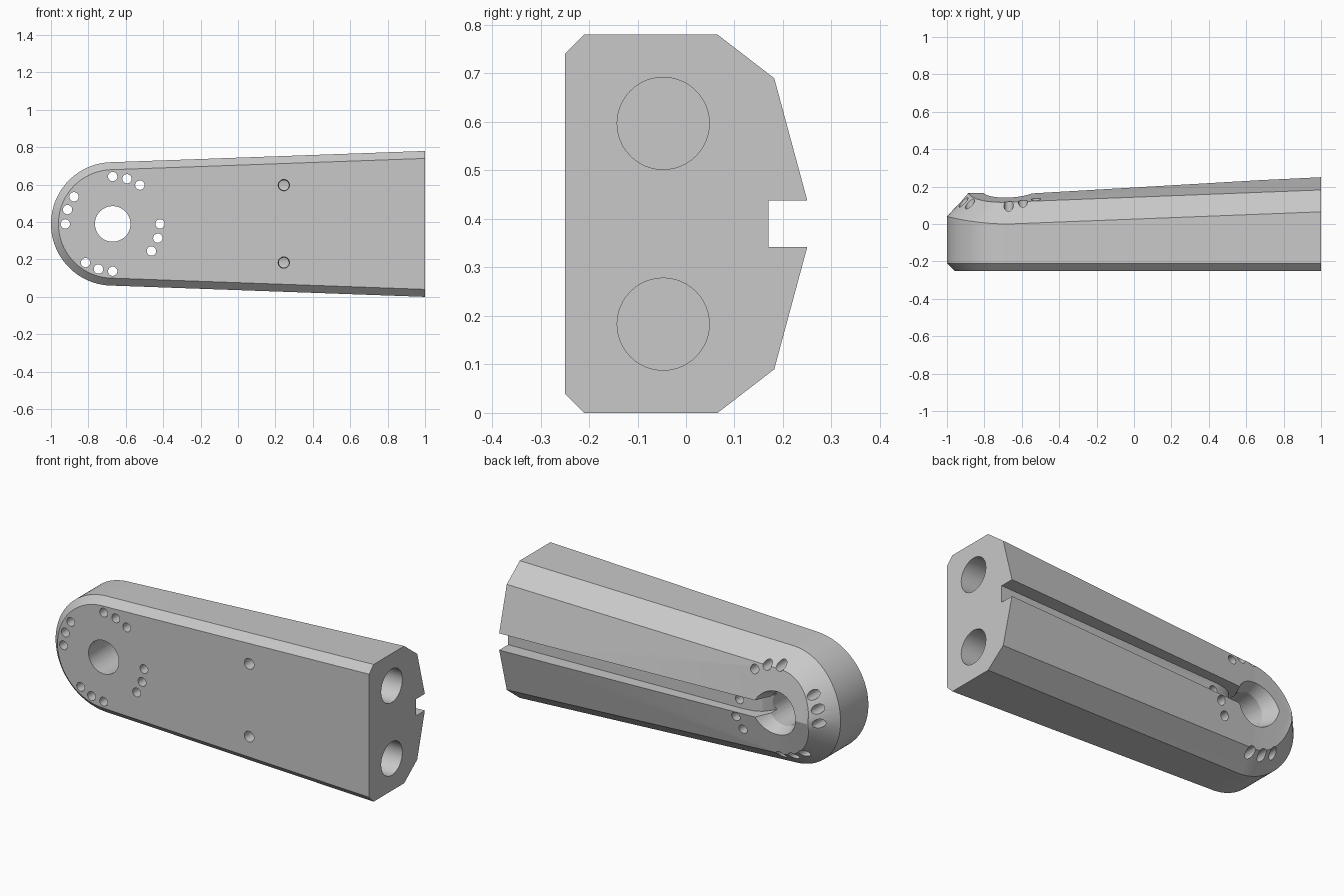
import bpy
import bmesh
from math import sin, cos, pi, radians
from mathutils import Matrix, Vector

cube = bpy.data.objects.get("Cube")
if cube:
    bpy.data.objects.remove(cube, do_unlink=True)

HUB_X, MID_Z, HUB_R, END_H = -0.67, 0.39, 0.33, 0.39
STEPS = 48

grey = bpy.data.materials.new("plain grey")
grey.use_nodes = True
grey.diffuse_color = (0.58, 0.58, 0.58, 1)
grey.node_tree.nodes["Principled BSDF"].inputs["Base Color"].default_value = (0.58, 0.58, 0.58, 1)


def to_object(bm, name):
    bmesh.ops.recalc_face_normals(bm, faces=bm.faces)
    mesh = bpy.data.meshes.new(name)
    bm.to_mesh(mesh)
    bm.free()
    mesh.materials.append(grey)
    obj = bpy.data.objects.new(name, mesh)
    bpy.context.collection.objects.link(obj)
    return obj


def roof(x, h):
    """Depth of the back planes: a central ridge, flattened around the tip."""
    depth = 0.263 - 0.0486 * (1 - x) - 0.27 * abs(h)
    return min(depth, 0.166) if x < HUB_X else depth


def shoulder(x):
    """Depth at which the side wall meets the back chamfer."""
    if x > HUB_X:
        return 0.039 * (x - HUB_X)
    return 0.04 * ((HUB_X - x) / HUB_R) ** 2


def outline(inset, tip_extra=0):
    """Tapered outline with a round end, as (x, height from the middle)."""
    pts = [(1, END_H - inset)]
    for i in range(STEPS + 1):
        a = pi / 2 + pi * i / STEPS
        r = HUB_R - inset - tip_extra * cos(a) ** 2
        pts.append((HUB_X + r * cos(a), r * sin(a)))
    return pts + [(1, inset - END_H)]


# Body: four rings from front to back, closed by the ridged roof
bm = bmesh.new()


def ring(pts, depth):
    return [bm.verts.new((x, depth(x, h), MID_Z + h)) for x, h in pts]


rings = [ring(outline(0.04), lambda x, h: -0.25),
         ring(outline(0), lambda x, h: -0.21),
         ring(outline(0), lambda x, h: shoulder(x)),
         ring(outline(0.09, 0.025), roof)]
for a, b in zip(rings, rings[1:]):
    for i in range(len(a) - 1):
        bm.faces.new((a[i], a[i + 1], b[i + 1], b[i]))
bm.faces.new(rings[0])
top = rings[3]
tip = len(top) // 2
ridge = [bm.verts.new((v.co.x, roof(v.co.x, 0), MID_Z)) for v in top[:tip]] + [top[tip]]
for side in (top, top[::-1]):
    for i in range(tip):
        corners = [side[i], side[i + 1], ridge[i + 1], ridge[i]]
        bm.faces.new(list(dict.fromkeys(corners)))
bm.faces.new([r[0] for r in rings] + [ridge[0]] + [r[-1] for r in reversed(rings)])
bmesh.ops.triangulate(bm, faces=[f for f in bm.faces if len(f.verts) == 4])
body = to_object(bm, "tapered_body")


def cut(cutter):
    mod = body.modifiers.new("cut", "BOOLEAN")
    mod.operation = "DIFFERENCE"
    mod.solver = "EXACT"
    mod.object = cutter
    bpy.context.view_layer.objects.active = body
    bpy.ops.object.modifier_apply(modifier=mod.name)
    bpy.data.objects.remove(cutter, do_unlink=True)


def add_drill(b, start, end, r1, r2, sides):
    """Add a round cutter from start to end."""
    start, end = Vector(start), Vector(end)
    axis = end - start
    m = Matrix.Translation((start + end) / 2) @ axis.to_track_quat("Z", "Y").to_matrix().to_4x4()
    bmesh.ops.create_cone(b, cap_ends=True, segments=sides, radius1=r1,
                          radius2=r2, depth=axis.length, matrix=m)


def drill(start, end, r1, r2, sides=48):
    b = bmesh.new()
    add_drill(b, start, end, r1, r2, sides)
    cut(to_object(b, "hole_cutter"))


# Four groups of three peg holes around the hub, cut together
pegs = bmesh.new()
for group in range(4):
    for offset in (0, 17.5, 35):
        a = radians(90 * group - offset)
        x, z = HUB_X + 0.253 * cos(a), MID_Z + 0.253 * sin(a)
        add_drill(pegs, (x, -0.4, z), (x, 0.4, z), 0.025, 0.025, 20)
cut(to_object(pegs, "peg_cutter"))

# Cord groove along the ridge, its floor rounding down into the hub hole
bm = bmesh.new()
floor = [(1.1, 0.174), (-0.44, 0.115), (-0.5, 0.105), (-0.54, 0.085), (-0.57, 0.05), (-0.6, 0)]
profile = floor + [(-0.67, 0), (-0.67, 0.4), (1.1, 0.4)]
face = bm.faces.new([bm.verts.new((x, y, MID_Z - 0.0475)) for x, y in profile])
moved = bmesh.ops.extrude_face_region(bm, geom=[face])["geom"]
bmesh.ops.translate(bm, vec=(0, 0, 0.095), verts=[v for v in moved if isinstance(v, bmesh.types.BMVert)])
cut(to_object(bm, "groove_cutter"))

# Hub hole with a flared mouth at the back
drill((HUB_X, -0.4, MID_Z), (HUB_X, 0.4, MID_Z), 0.095, 0.095)
drill((HUB_X, 0.03, MID_Z), (HUB_X, 0.2, MID_Z), 0.076, 0.146)

# Bolt sockets in the wide end, each with a set screw hole from the front
for side in (-1, 1):
    z = MID_Z + side * 0.207
    drill((0.1, -0.047, z), (1.1, -0.047, z), 0.095, 0.095)
    drill((0.245, -0.27, z), (0.245, -0.05, z), 0.031, 0.024, 24)

# Smooth round walls, sharp edges
bpy.ops.object.select_all(action="DESELECT")
body.select_set(True)
bpy.context.view_layer.objects.active = body
bpy.ops.object.shade_smooth_by_angle(angle=radians(20))
